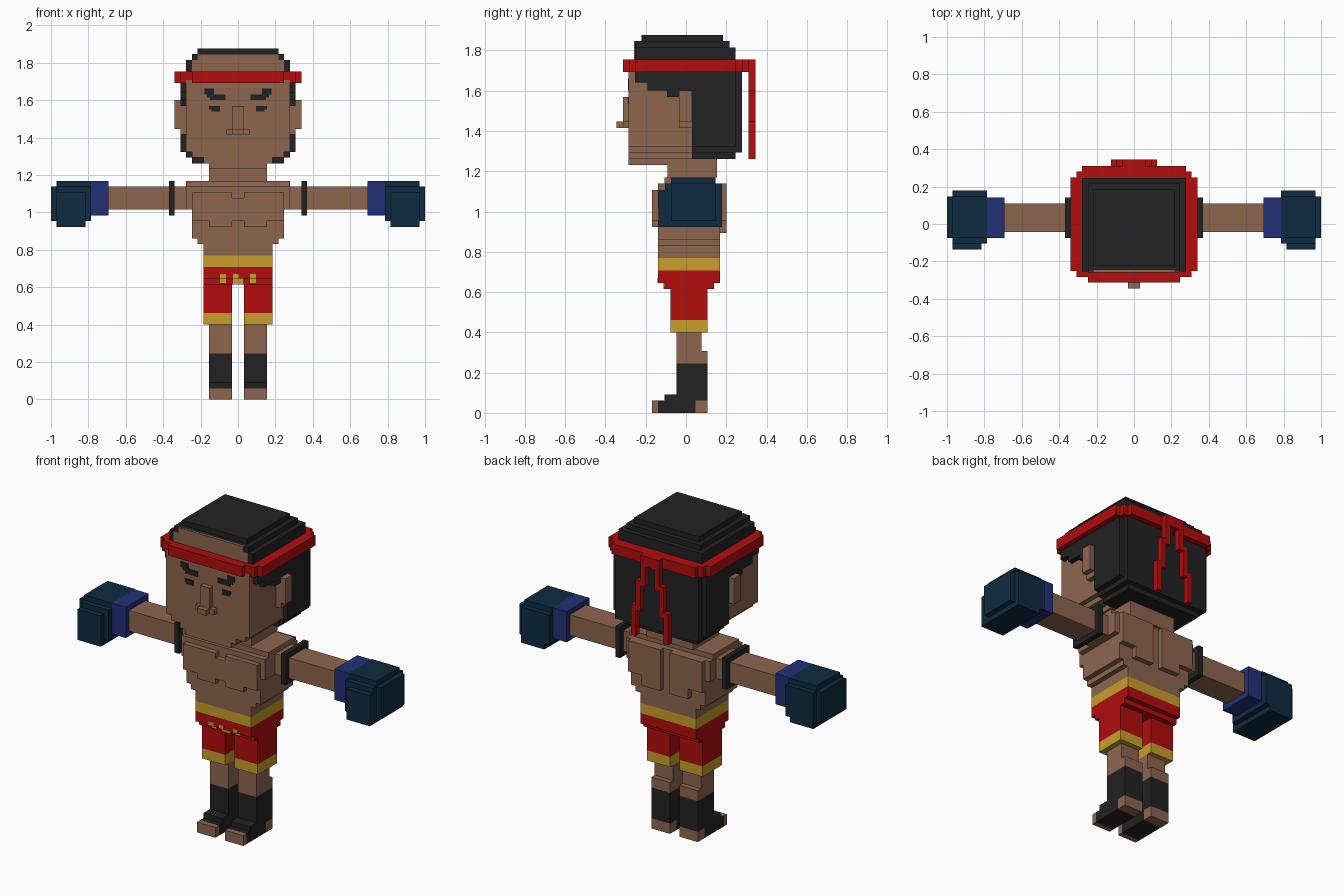
import bpy, bmesh

U = 2 / 65  # size of one block

def material(name, r, g, b):
    lin = lambda c: ((c / 255 + 0.055) / 1.055) ** 2.4 if c > 10 else c / 255 / 12.92
    m = bpy.data.materials.new(name)
    m.diffuse_color = (lin(r), lin(g), lin(b), 1)
    return m

SKIN = material("skin brown", 141, 102, 79)
BLACK = material("soft black", 34, 34, 34)
RED = material("red", 178, 13, 13)
GOLD = material("gold", 200, 158, 42)
BLUE = material("cuff blue", 34, 48, 120)
NAVY = material("glove navy", 13, 43, 64)

def part(name, mat, boxes, mirror=False):
    """One object made of boxes (x0, x1, y0, y1, z0, z1) measured in blocks."""
    bm = bmesh.new()
    for x0, x1, y0, y1, z0, z1 in boxes:
        for v in bmesh.ops.create_cube(bm, size=1)["verts"]:
            v.co.x = (x1 if v.co.x > 0 else x0) * U
            v.co.y = (y1 if v.co.y > 0 else y0) * U
            v.co.z = (z1 if v.co.z > 0 else z0) * U
    me = bpy.data.meshes.new(name)
    bm.to_mesh(me)
    bm.free()
    me.materials.append(mat)
    ob = bpy.data.objects.new(name, me)
    bpy.context.collection.objects.link(ob)
    if mirror:
        ob.modifiers.new("mirror", "MIRROR").use_mirror_merge = False
    return ob

# legs and feet
part("toes", SKIN, [(1, 5, -5.5, -4.5, 0, 2)], True)
part("heel", SKIN, [(1, 5, 1.5, 3.5, 0, 2)], True)
part("ankle_wrap", BLACK, [(1, 5, -4.5, 1.5, 0, 2), (1, 5, -3.5, 3.5, 2, 3),
                           (1, 5, -1.5, 3.5, 3, 8)], True)
part("leg", SKIN, [(1, 5, -1.5, 3.5, 8, 10), (1, 5, -1.5, 2.5, 10, 13)], True)

# shorts
part("shorts_hem", GOLD, [(1, 6, -2.5, 3.5, 13, 15)], True)
part("shorts_leg", RED, [(1, 6, -2.5, 3.5, 15, 20)], True)
part("shorts_top", RED, [(-6, 6, -3.5, 4.5, 20, 21), (-6, 6, -4.5, 5.5, 21, 23)])
part("waistband", GOLD, [(-6, 6, -4.5, 5.5, 23, 25)])
part("shorts_trim_side", GOLD, [(2.1, 3.1, -3.6, -3.5, 20.2, 21),
                                (2.1, 3.1, -4.6, -4.5, 21, 21.8)], True)
part("shorts_trim_centre", GOLD, [(-0.9, 0.9, -3.6, -3.5, 20, 21),
                                  (-0.9, 0.1, -4.6, -4.5, 21, 21.8)])

# torso
part("torso", SKIN, [(-6, 6, -4.5, 5.5, 25, 27), (-7, 7, -4.5, 5.5, 27, 28),
                     (-8, 8, -4.5, 5.5, 28, 33), (-9, 9, -4.5, 5.5, 33, 37),
                     (-9, 9, -3.5, 4.5, 37, 38)])
part("chest", SKIN, [(0, 1, -5.5, -4.5, 31, 35), (1, 8, -5.5, -4.5, 31, 36),
                     (1, 5, -5.5, -4.5, 30, 31)], True)
part("back_muscle", SKIN, [(1, 8, 5.5, 6.5, 31, 37), (1, 5, 5.5, 6.5, 29, 31)], True)
part("neck", SKIN, [(-5, 5, -3, 5, 38, 43)])

# arms
part("arm", SKIN, [(9, 22.5, -1.4, 3.6, 33, 37)], True)
part("arm_band", BLACK, [(11, 12, -2.4, 4.6, 32, 38)], True)
part("glove_cuff", BLUE, [(22.5, 25.5, -2.4, 4.6, 32, 38)], True)
part("glove", NAVY, [(25.5, 31.5, -3.4, 5.8, 31, 37), (25.5, 31.5, -2.4, 4.8, 37, 38),
                     (31.5, 32.5, -2.4, 4.8, 31, 37), (26.5, 31.5, -3.4, 5.8, 30, 31)], True)
part("glove_thumb", NAVY, [(26.5, 31.5, -4.4, -3.4, 30, 36)], True)

# head
part("face", SKIN, [(-9, 9, -9.25, 1, 43, 55.5), (-8, 8, -9.25, 1, 42, 43),
                    (-6, 6, -9.25, 1, 41, 42), (-5, 5, -9.25, 1, 40, 41)])
part("forehead", SKIN, [(-8, 8, -8.4, -8, 55, 59), (-7, 7, -8.4, -8, 59, 60)])
part("nose", SKIN, [(-1, 1, -10.2, -9.25, 46, 51), (-2, 2, -10.2, -9.25, 46, 47),
                    (-1, 1, -11.25, -10.2, 46, 47)])
part("ear", SKIN, [(9, 11, -1.1, 1, 47, 52), (9, 10, -1.1, 1, 46, 47)], True)
part("eyebrow", BLACK, [(4.2, 5.8, -9.4, -9.25, 53, 54), (2.2, 4.9, -9.4, -9.25, 52, 53),
                        (4.9, 5.4, -9.4, -9.25, 52.5, 53)], True)
part("eye", BLACK, [(3.1, 5, -9.4, -9.25, 50.4, 51), (3.1, 4.6, -9.4, -9.25, 50, 50.4)], True)

# hair: cap, back of the head, stepped hairline at the sides
part("hair_top", BLACK, [(-9, 9, -8.25, 8, 55, 59), (-8, 8, -8.25, 7, 59, 60),
                         (-7, 7, -7.2, 6, 60, 61)])
part("hair_back", BLACK, [(-10, 10, 1, 8, 43, 56), (-9, 9, 1, 9, 42, 56),
                          (-8, 8, 1, 8, 41, 42)])
part("hair_side", BLACK, [(9, 10, -8.25, 1, 53.3, 56), (9, 10, -6.2, 1, 52, 54),
                          (9, 10, -3.1, 1, 51, 53)], True)

# headband ring with stepped corners, and two hanging tails
part("headband", RED, [(0, 8, -10.2, -9.2, 55, 57), (8, 10, -9.2, -8.2, 55, 57),
                       (0, 8, -9.2, -8.4, 55, 57), (10, 11, -8.2, 8.1, 55, 57),
                       (9, 10, -8.2, 9.1, 55, 57), (0, 9, 8, 10.1, 55, 57)], True)
part("headband_knot", RED, [(-1, 1, 10.1, 11.2, 55, 57)])
part("headband_tail", RED, [(1, 2, 10.1, 11.2, 51, 57), (2, 3, 10.1, 11.2, 46, 52),
                            (3, 4, 10.1, 11.2, 41, 47)], True)
